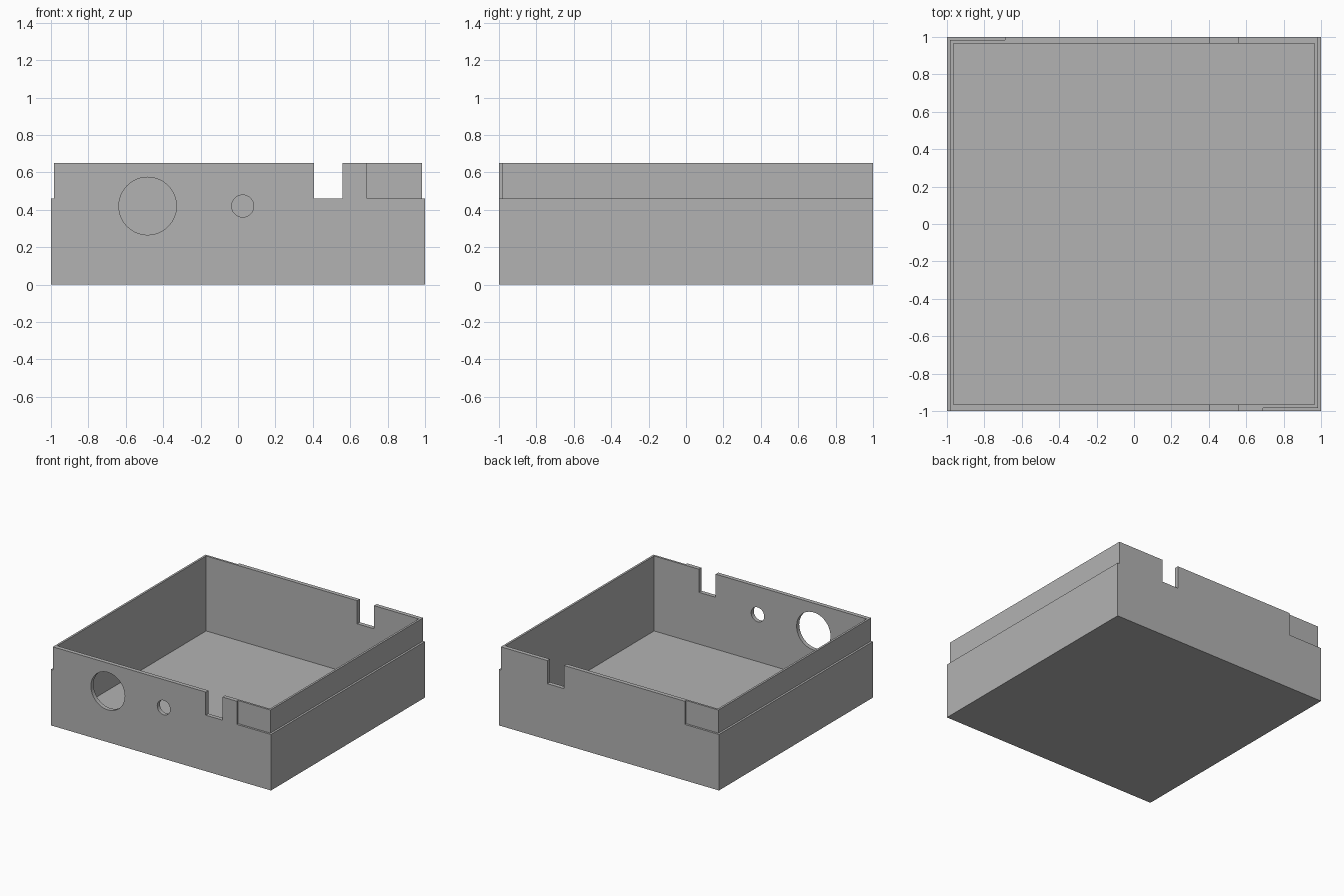
import bpy
from math import pi

cube = bpy.data.objects.get("Cube")
if cube:
    bpy.data.objects.remove(cube, do_unlink=True)

HEIGHT, WALL, RIM, LEDGE = 0.65, 0.034, 0.017, 0.46
OVER = 0.1  # how far cutters poke past the surface


def box(name, low, high):
    """Axis-aligned box between two corners."""
    bpy.ops.mesh.primitive_cube_add(size=1)
    obj = bpy.context.object
    obj.name = name
    obj.location = [(a + b) / 2 for a, b in zip(low, high)]
    obj.scale = [b - a for a, b in zip(low, high)]
    bpy.ops.object.transform_apply(location=True, rotation=True, scale=True)
    return obj


def cut(target, cutter):
    """Subtract the cutter from the target, then discard it."""
    cutter.hide_render = True
    mod = target.modifiers.new(cutter.name, "BOOLEAN")
    mod.operation = "DIFFERENCE"
    mod.solver = "EXACT"
    mod.object = cutter
    bpy.context.view_layer.objects.active = target
    bpy.ops.object.modifier_apply(modifier=mod.name)
    bpy.data.objects.remove(cutter, do_unlink=True)


# Open tray
tray = box("enclosure_tray", (-1, -1, 0), (1, 1, HEIGHT))
inner, top, out = 1 - WALL, HEIGHT + OVER, 1 + OVER
cut(tray, box("cavity", (-inner, -inner, WALL), (inner, inner, top)))

# Lid ledges along both sides, each with a short return round one corner
rim = 1 - RIM
cut(tray, box("left_ledge", (rim, -out, LEDGE), (out, out, top)))
cut(tray, box("right_ledge", (-out, -out, LEDGE), (-rim, out, top)))
cut(tray, box("front_return", (0.69, -out, LEDGE), (out, -rim, top)))
cut(tray, box("back_return", (-out, rim, LEDGE), (-0.69, out, top)))

# Cable notch through the front and back walls
cut(tray, box("notch", (0.407, -out, LEDGE), (0.56, out, top)))

# Round ports in the front wall
for name, x, radius in (("large_port", -0.483, 0.154), ("small_port", 0.025, 0.059)):
    bpy.ops.mesh.primitive_cylinder_add(vertices=64, radius=radius, depth=0.3,
                                        location=(x, -1, 0.42), rotation=(pi / 2, 0, 0))
    port = bpy.context.object
    port.name = name
    cut(tray, port)

# Plain grey finish
grey = bpy.data.materials.new("plain_grey")
grey.use_nodes = True
colour = (0.45, 0.45, 0.45, 1)
grey.diffuse_color = colour
grey.node_tree.nodes["Principled BSDF"].inputs["Base Color"].default_value = colour
tray.data.materials.clear()
tray.data.materials.append(grey)

bpy.ops.object.select_all(action="DESELECT")
tray.select_set(True)
bpy.context.view_layer.objects.active = tray
bpy.ops.object.shade_smooth_by_angle(angle=pi / 6)
